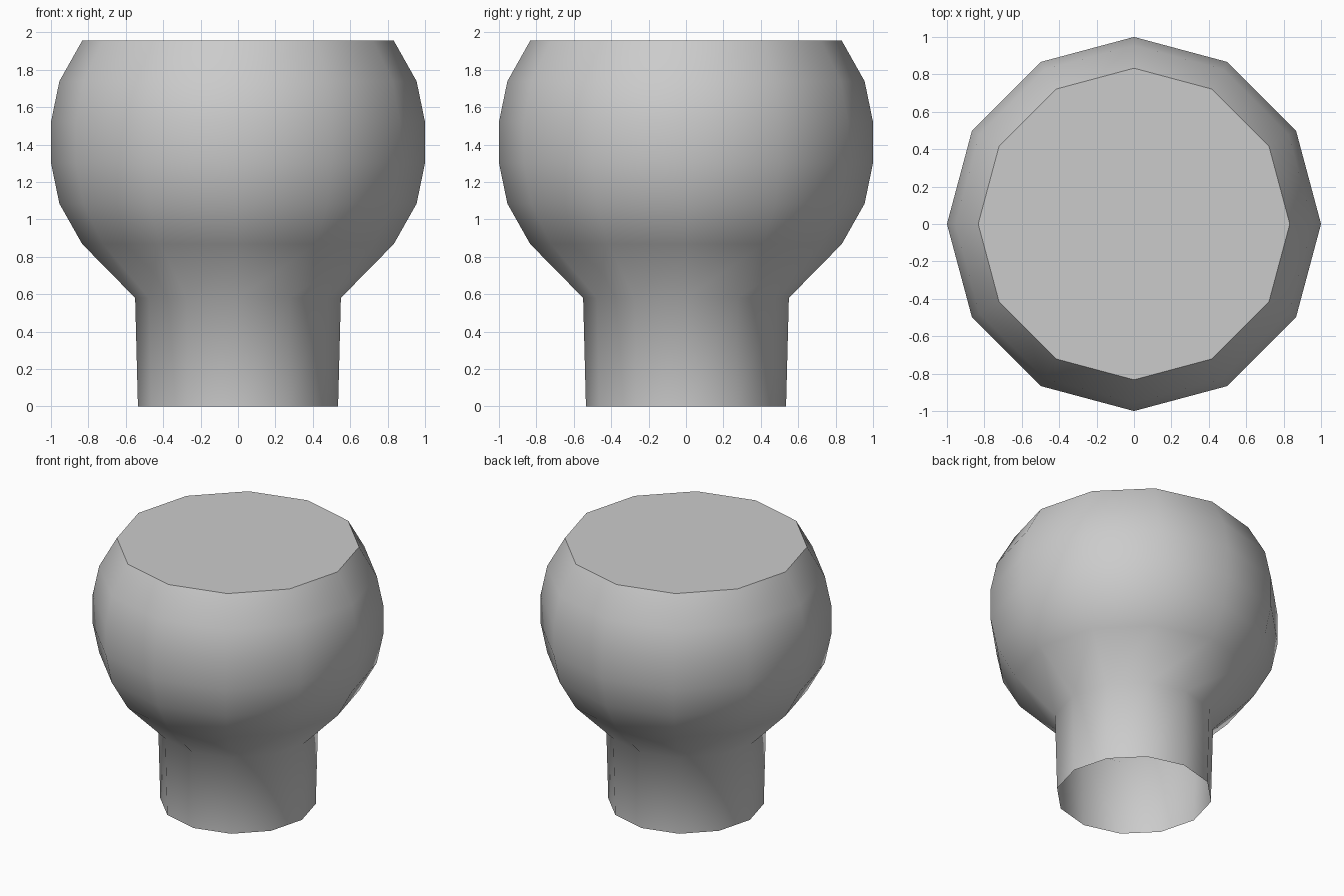
import bpy, bmesh
from math import cos, sin, tau, radians

if "Cube" in bpy.data.objects:
    bpy.data.objects.remove(bpy.data.objects["Cube"])

SIDES = 12
# Outline (radius, height) from the open neck up to the flat top
PROFILE = [(0.535, 0), (0.55, 0.58), (0.833, 0.868), (0.955, 1.084),
           (1.0, 1.302), (1.0, 1.52), (0.955, 1.738), (0.833, 1.955)]

bm = bmesh.new()
rings = [[bm.verts.new((r * cos(tau * i / SIDES), r * sin(tau * i / SIDES), z))
          for i in range(SIDES)] for r, z in PROFILE]

# Side walls
for low, high in zip(rings, rings[1:]):
    for i in range(SIDES):
        j = (i + 1) % SIDES
        bm.faces.new((low[i], low[j], high[j], high[i]))

# Flat top; the bottom stays open
bm.faces.new(rings[-1])

mesh = bpy.data.meshes.new("knob")
bm.to_mesh(mesh)
bm.free()
knob = bpy.data.objects.new("knob", mesh)
bpy.context.collection.objects.link(knob)

# Smooth body with a crisp top edge
bpy.context.view_layer.objects.active = knob
knob.select_set(True)
bpy.ops.object.shade_smooth_by_angle(angle=radians(52))
